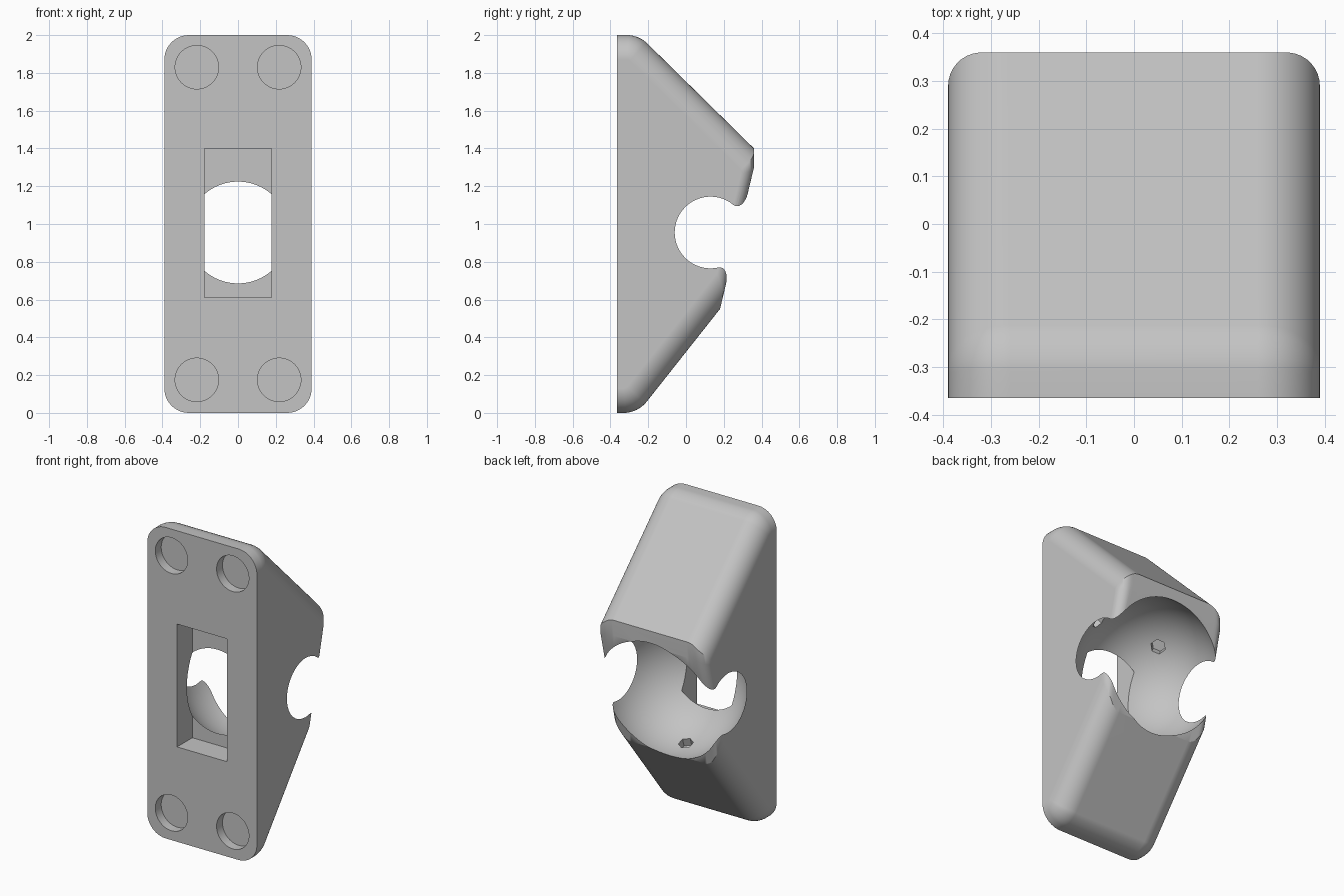
import bpy, bmesh, math
from mathutils import Vector

cube = bpy.data.objects.get("Cube")
if cube:
    bpy.data.objects.remove(cube, do_unlink=True)

grey = bpy.data.materials.new("plain_grey")
grey.use_nodes = True
colour = (0.55, 0.55, 0.55, 1)
grey.diffuse_color = colour
grey.node_tree.nodes["Principled BSDF"].inputs["Base Color"].default_value = colour

HALF = 0.39          # half the width
FRONT = -0.365       # front plane
BALL = Vector((0, 0.13, 0.955))
BALL_R = 0.434
ROUND = 0.13         # main edge rounding
BACK_ROUND = 0.07    # tighter rounding on the back


def add_object(name, bm):
    bmesh.ops.recalc_face_normals(bm, faces=bm.faces)
    mesh = bpy.data.meshes.new(name)
    bm.to_mesh(mesh)
    bm.free()
    mesh.materials.append(grey)
    obj = bpy.data.objects.new(name, mesh)
    bpy.context.collection.objects.link(obj)
    return obj


def line(p, q):
    """Outward normal and offset of a side of the counter-clockwise profile."""
    p, q = Vector(p), Vector(q)
    d = (q - p).normalized()
    n = Vector((d.y, -d.x))
    return n, n.dot(p)


def fillet(a, b, radius, steps=5):
    """Tangent lines that round the corner between two sides."""
    corner = meet(a, b)
    centre = meet((a[0], a[1] - radius), (b[0], b[1] - radius))
    lines = []
    for i in range(1, steps):
        n = a[0].lerp(b[0], i / steps).normalized()
        lines.append((n, n.dot(centre) + radius))
    return lines


def meet(a, b):
    (n, c), (m, d) = a, b
    det = n.x * m.y - n.y * m.x
    return Vector(((c * m.y - d * n.y) / det, (n.x * d - m.x * c) / det))


# Side profile as lines in (y, z), each with its own edge rounding
bottom = line((FRONT, 0), (-0.255, 0))
low_slope = line((-0.255, 0), (0.18, 0.55))
back = line((0.18, 0.55), (0.36, 1.3))
ridge = line((0.36, 1.3), (0.36, 1.4))
high_slope = line((0.36, 1.4), (-0.25, 2))
top = line((-0.25, 2), (FRONT, 2))
front = line((FRONT, 2), (FRONT, 0))
sides = [(front, 0), (bottom, ROUND)]
sides += [(f, ROUND) for f in fillet(bottom, low_slope, 0.16)]
sides += [(low_slope, ROUND), (back, 0.06), (ridge, BACK_ROUND), (high_slope, ROUND)]
sides += [(f, ROUND) for f in fillet(high_slope, top, 0.16)]
sides += [(top, ROUND)]


def section(x):
    """Profile inset so that its rim is rounded towards the two flanks."""
    moved = []
    for (n, c), r in sides:
        over = max(0, abs(x) - (HALF - r))
        inset = r - math.sqrt(max(0, r * r - over * over))
        moved.append((n, c - inset))
    return [meet(moved[i - 1], moved[i]) for i in range(len(moved))]


# Body lofted across the width
STEPS = 12
right_half = [HALF - ROUND + ROUND * math.sin(math.pi / 2 * i / STEPS) for i in range(STEPS + 1)]
stations = [-x for x in reversed(right_half)] + right_half
bm = bmesh.new()
rings = [[bm.verts.new((x, p.x, p.y)) for p in section(x)] for x in stations]
for a, b in zip(rings, rings[1:]):
    for i in range(len(a)):
        bm.faces.new((a[i - 1], a[i], b[i], b[i - 1]))
bm.faces.new(rings[0])
bm.faces.new(rings[-1])
bmesh.ops.remove_doubles(bm, verts=bm.verts, dist=0.00001)
body = add_object("mount_body", bm)

cutters = []


def cylinder_cutter(name, centre, axis, radius, depth, segments):
    bm = bmesh.new()
    bmesh.ops.create_cone(bm, cap_ends=True, segments=segments, radius1=radius, radius2=radius, depth=depth)
    bm.transform(Vector(axis).to_track_quat("Z", "Y").to_matrix().to_4x4())
    bmesh.ops.translate(bm, verts=bm.verts, vec=centre)
    cutters.append(add_object(name, bm))


# Ball socket
bm = bmesh.new()
bmesh.ops.create_uvsphere(bm, u_segments=96, v_segments=48, radius=BALL_R)
bmesh.ops.translate(bm, verts=bm.verts, vec=BALL)
cutters.append(add_object("socket_cutter", bm))

# Rectangular pocket in the front
bm = bmesh.new()
bmesh.ops.create_cube(bm, size=1)
bmesh.ops.scale(bm, verts=bm.verts, vec=(0.356, 0.31, 0.79))
bmesh.ops.translate(bm, verts=bm.verts, vec=(0, FRONT, 1.005))
cutters.append(add_object("pocket_cutter", bm))

# Round recesses in the front corners
for x in (-0.218, 0.218):
    for z in (0.175, 1.83):
        cylinder_cutter("recess_cutter", (x, FRONT, z), (0, 1, 0), 0.115, 0.12, 64)

# Three small hexagonal detents in the socket
for d in ((0, -0.13, -0.415), (-0.225, -0.18, 0.32), (0.225, -0.18, 0.32)):
    axis = Vector(d).normalized()
    cylinder_cutter("detent_cutter", BALL + axis * BALL_R, axis, 0.045, 0.1, 6)

for cutter in cutters:
    cutter.hide_render = True
    mod = body.modifiers.new("cut", "BOOLEAN")
    mod.operation = "DIFFERENCE"
    mod.solver = "EXACT"
    mod.object = cutter

# Bake the cuts and remove the cutters
graph = bpy.context.evaluated_depsgraph_get()
baked = bpy.data.meshes.new_from_object(body.evaluated_get(graph))
body.modifiers.clear()
body.data = baked
for cutter in cutters:
    bpy.data.objects.remove(cutter, do_unlink=True)

# Smooth shading with sharp edges kept
bpy.ops.object.select_all(action="DESELECT")
body.select_set(True)
bpy.context.view_layer.objects.active = body
bpy.ops.object.shade_smooth_by_angle(angle=math.radians(25))
weighted = body.modifiers.new("weighted_normals", "WEIGHTED_NORMAL")
weighted.keep_sharp = True
